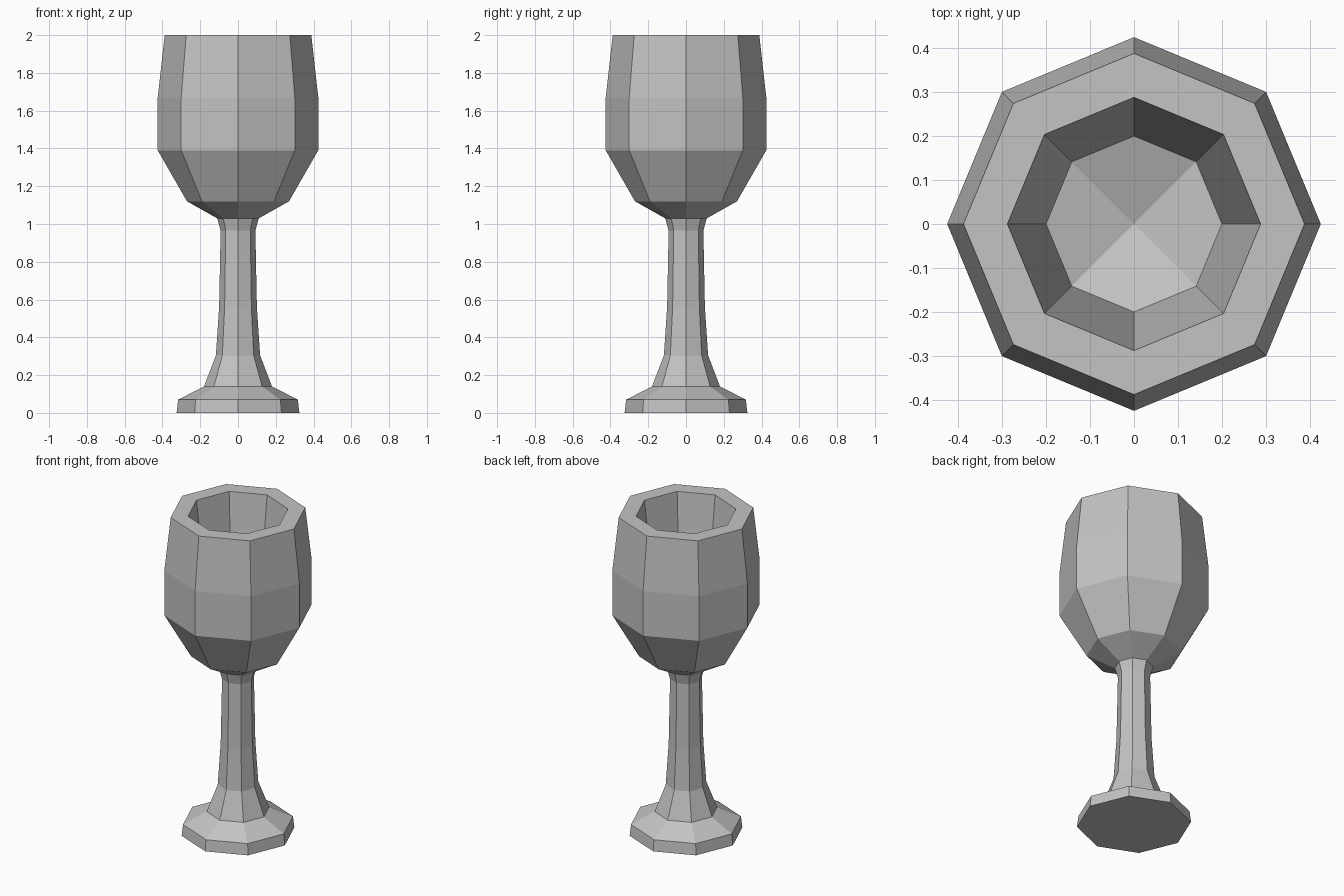
import bpy
import bmesh
from math import cos, sin, tau

SIDES = 8

cube = bpy.data.objects.get("Cube")
if cube:
    bpy.data.objects.remove(cube, do_unlink=True)

grey = bpy.data.materials.new("plain grey")
grey.use_nodes = True
colour = (0.55, 0.55, 0.55, 1)
grey.diffuse_color = colour
grey.node_tree.nodes["Principled BSDF"].inputs["Base Color"].default_value = colour

# Radius and height of each ring, from the foot up and over the rim
foot = [(0.325, 0), (0.317, 0.07), (0.18, 0.14)]
stem = [(0.117, 0.305), (0.10, 0.56), (0.092, 0.965), (0.11, 1.03)]
bowl = [(0.27, 1.12), (0.425, 1.39), (0.425, 1.67), (0.388, 2.0)]
inside = [(0.288, 2.0), (0.20, 1.25)]
FLOOR_CENTRE = 1.18

bm = bmesh.new()


def ring(radius, z):
    return [bm.verts.new((radius * cos(tau * i / SIDES), radius * sin(tau * i / SIDES), z))
            for i in range(SIDES)]


# Walls of the goblet
rings = [ring(r, z) for r, z in foot + stem + bowl + inside]
for low, high in zip(rings, rings[1:]):
    for i in range(SIDES):
        j = (i + 1) % SIDES
        bm.faces.new((low[i], low[j], high[j], high[i]))

# Flat underside
bm.faces.new(rings[0][::-1])

# Dished floor of the cup, split along the diagonals
centre = bm.verts.new((0, 0, FLOOR_CENTRE))
floor = rings[-1]
for i in range(1, SIDES, 2):
    bm.faces.new((centre, floor[i], floor[(i + 1) % SIDES], floor[(i + 2) % SIDES]))

bmesh.ops.recalc_face_normals(bm, faces=bm.faces)
mesh = bpy.data.meshes.new("goblet")
bm.to_mesh(mesh)
bm.free()
mesh.materials.append(grey)
goblet = bpy.data.objects.new("goblet", mesh)
bpy.context.collection.objects.link(goblet)
